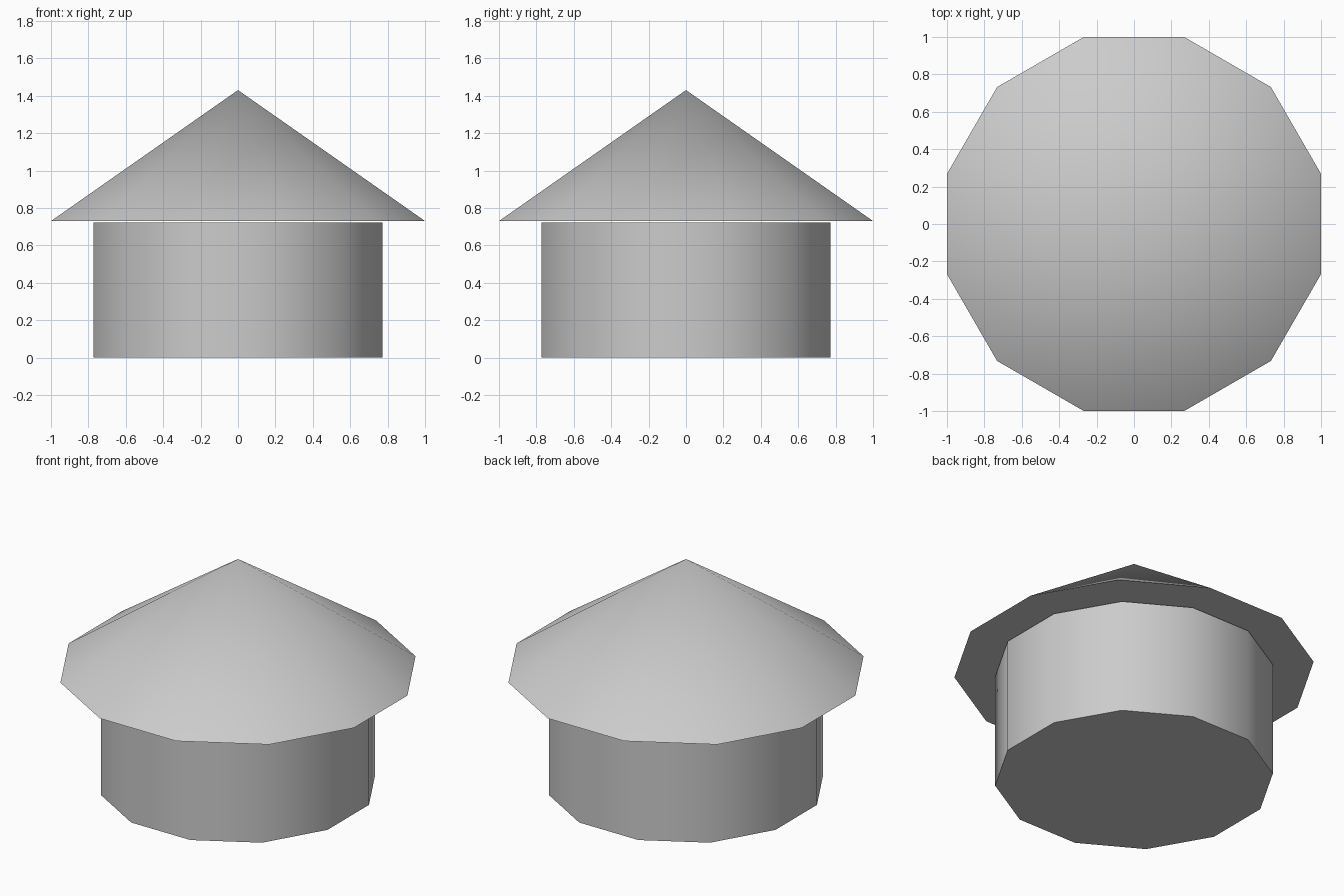
import bpy
import math

cube = bpy.data.objects.get("Cube")
if cube:
    bpy.data.objects.remove(cube, do_unlink=True)

SIDES = 12
HALF_STEP = math.pi / SIDES


def make_material(name, colour):
    mat = bpy.data.materials.new(name)
    mat.use_nodes = True
    mat.diffuse_color = colour
    mat.node_tree.nodes["Principled BSDF"].inputs["Base Color"].default_value = colour
    return mat


def tapered_drum(name, apothem, bottom, top, top_ratio, mat):
    """Twelve-sided drum or cone with flat sides facing the axes."""
    radius = apothem / math.cos(HALF_STEP)
    bpy.ops.mesh.primitive_cone_add(
        vertices=SIDES, radius1=radius, radius2=radius * top_ratio,
        depth=top - bottom, location=(0, 0, (bottom + top) / 2),
        rotation=(0, 0, HALF_STEP))
    obj = bpy.context.object
    obj.name = name
    obj.data.materials.append(mat)
    bpy.ops.object.transform_apply(location=True, rotation=True, scale=True)
    # Round the sides, keep the rims crisp
    bpy.ops.object.shade_smooth_by_angle(angle=math.radians(40))
    return obj


grey = make_material("plain grey", (0.6, 0.6, 0.6, 1))

# Round wall, with a hairline gap below the roof
tapered_drum("wall", 0.773, 0, 0.722, 1, grey)

# Wide conical roof
tapered_drum("roof", 1.0, 0.73, 1.43, 0, grey)
